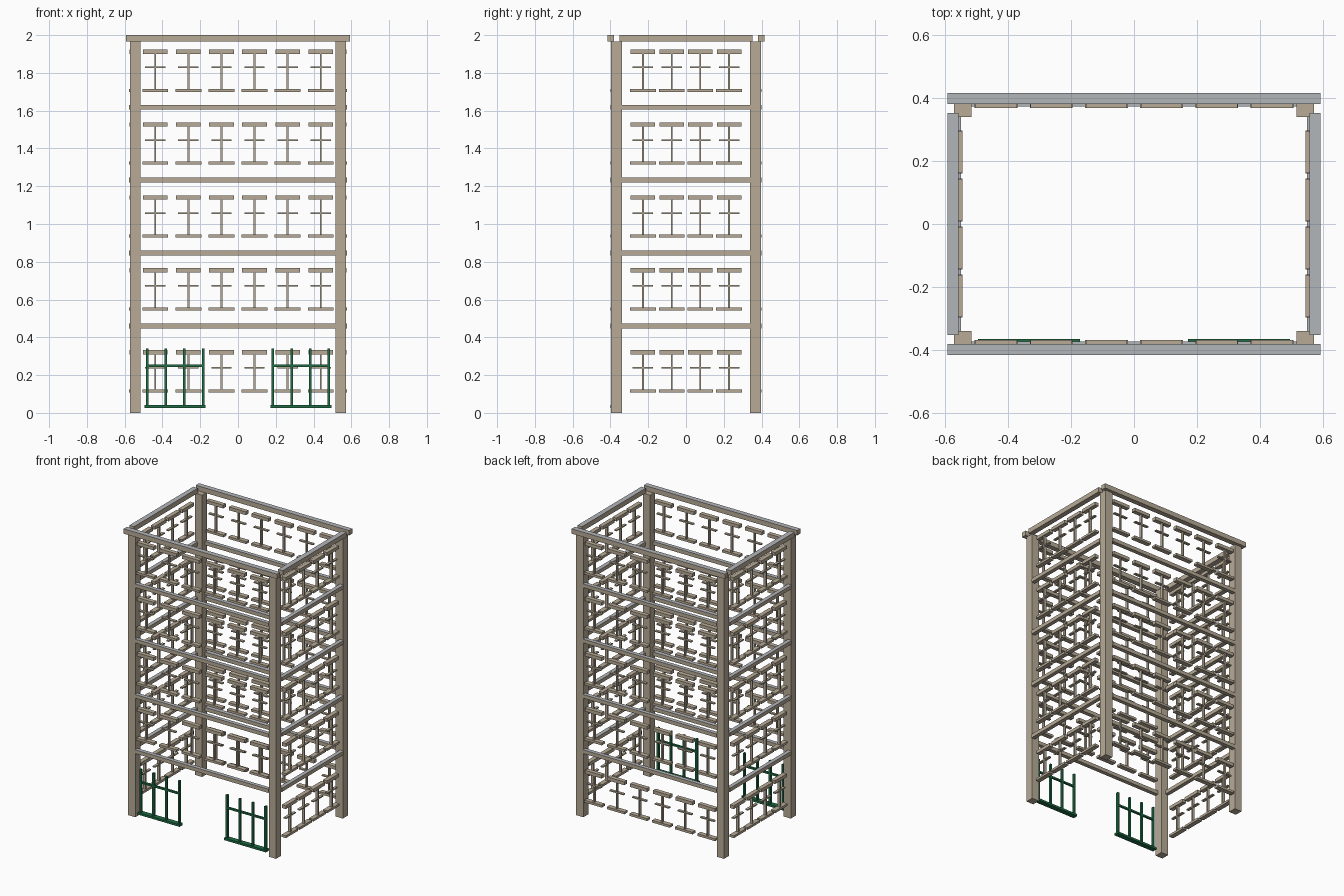
import bpy, bmesh, math
from mathutils import Matrix, Vector

cube = bpy.data.objects.get("Cube")
if cube:
    bpy.data.objects.remove(cube, do_unlink=True)


def material(name, rgb):
    m = bpy.data.materials.new(name)
    m.use_nodes = True
    m.diffuse_color = (*rgb, 1)
    m.node_tree.nodes["Principled BSDF"].inputs["Base Color"].default_value = (*rgb, 1)
    return m


stone = material("tan_stone", (0.48, 0.41, 0.31))
slate = material("pale_grey_top", (0.45, 0.465, 0.49))
iron = material("green_iron", (0.014, 0.15, 0.058))


def box(bm, u, d, z):
    """Add a box from (low, high) ranges: u along the wall, d outward, z up."""
    size = Vector((u[1] - u[0], d[1] - d[0], z[1] - z[0]))
    mid = Vector((u[0] + u[1], -d[0] - d[1], z[0] + z[1])) / 2
    bmesh.ops.create_cube(bm, size=1, matrix=Matrix.Translation(mid) @ Matrix.Diagonal((*size, 1)))


def around(mid, width):
    return (mid - width / 2, mid + width / 2)


def finish(bm, name, mats, angle=0):
    """Turn the wall to its side and give upward faces the second material."""
    bm.transform(Matrix.Rotation(angle, 4, "Z"))
    bm.normal_update()
    if len(mats) > 1:
        for f in bm.faces:
            f.material_index = int(f.normal.z > 0.9)
    mesh = bpy.data.meshes.new(name)
    bm.to_mesh(mesh)
    bm.free()
    for m in mats:
        mesh.materials.append(m)
    bpy.context.collection.objects.link(bpy.data.objects.new(name, mesh))


def window(bm, u, face, sill):
    """I-shaped frame: sill, lintel, mullion and crossbar."""
    box(bm, around(u, 0.136), (face - 0.03, face + 0.003), (sill - 0.008, sill + 0.008))
    box(bm, around(u, 0.13), (face - 0.03, face), (sill + 0.193, sill + 0.216))
    box(bm, around(u, 0.009), (face - 0.024, face - 0.005), (sill + 0.008, sill + 0.193))
    box(bm, around(u, 0.108), (face - 0.024, face - 0.005), (sill + 0.118, sill + 0.126))


# Corner posts
for sx, side in ((-1, "right"), (1, "left")):
    for sy, end in ((-1, "front"), (1, "back")):
        bm = bmesh.new()
        box(bm, around(sx * 0.543, 0.056), around(-sy * 0.368, 0.056), (0, 1.966))
        finish(bm, f"{end}_{side}_post", [stone])

# Walls: name, turn, outer face, windows, spacing, half width between posts, cornice half length
walls = (
    ("front", 0, 0.398, 6, 0.175, 0.515, 0.592),
    ("left", math.pi / 2, 0.574, 4, 0.152, 0.34, 0.352),
    ("back", math.pi, 0.398, 6, 0.175, 0.515, 0.592),
    ("right", -math.pi / 2, 0.574, 4, 0.152, 0.34, 0.352),
)
upper_sills = [0.55 + 0.386 * i for i in range(4)]

for name, turn, face, count, step, half, cornice in walls:
    # Top cornice
    bm = bmesh.new()
    box(bm, (-cornice, cornice), (face - 0.018, face + 0.018), (1.966, 2.0))
    finish(bm, f"{name}_cornice", [stone, slate], turn)

    # Floor bands
    bm = bmesh.new()
    for i in range(4):
        box(bm, (-half, half), (face - 0.025, face + 0.003), around(0.46 + 0.386 * i, 0.026))
    finish(bm, f"{name}_floor_bands", [stone, slate], turn)

    # Window frames, with an open ground floor at the front
    bm = bmesh.new()
    for sill in upper_sills + ([] if name == "front" else [0.116]):
        for i in range(count):
            window(bm, (i - (count - 1) / 2) * step, face, sill)
    finish(bm, f"{name}_window_frames", [stone], turn)

# Green railings beside the entrance
for sx, side in ((-1, "right"), (1, "left")):
    bm = bmesh.new()
    mid = sx * 0.333
    box(bm, around(mid, 0.324), (0.365, 0.4), (0.026, 0.041))
    box(bm, around(mid, 0.3), (0.375, 0.389), around(0.249, 0.012))
    for i in range(4):
        box(bm, around(mid + (i - 1.5) * 0.099, 0.013), (0.374, 0.39), (0.035, 0.34))
    finish(bm, f"{side}_entrance_railing", [iron])
